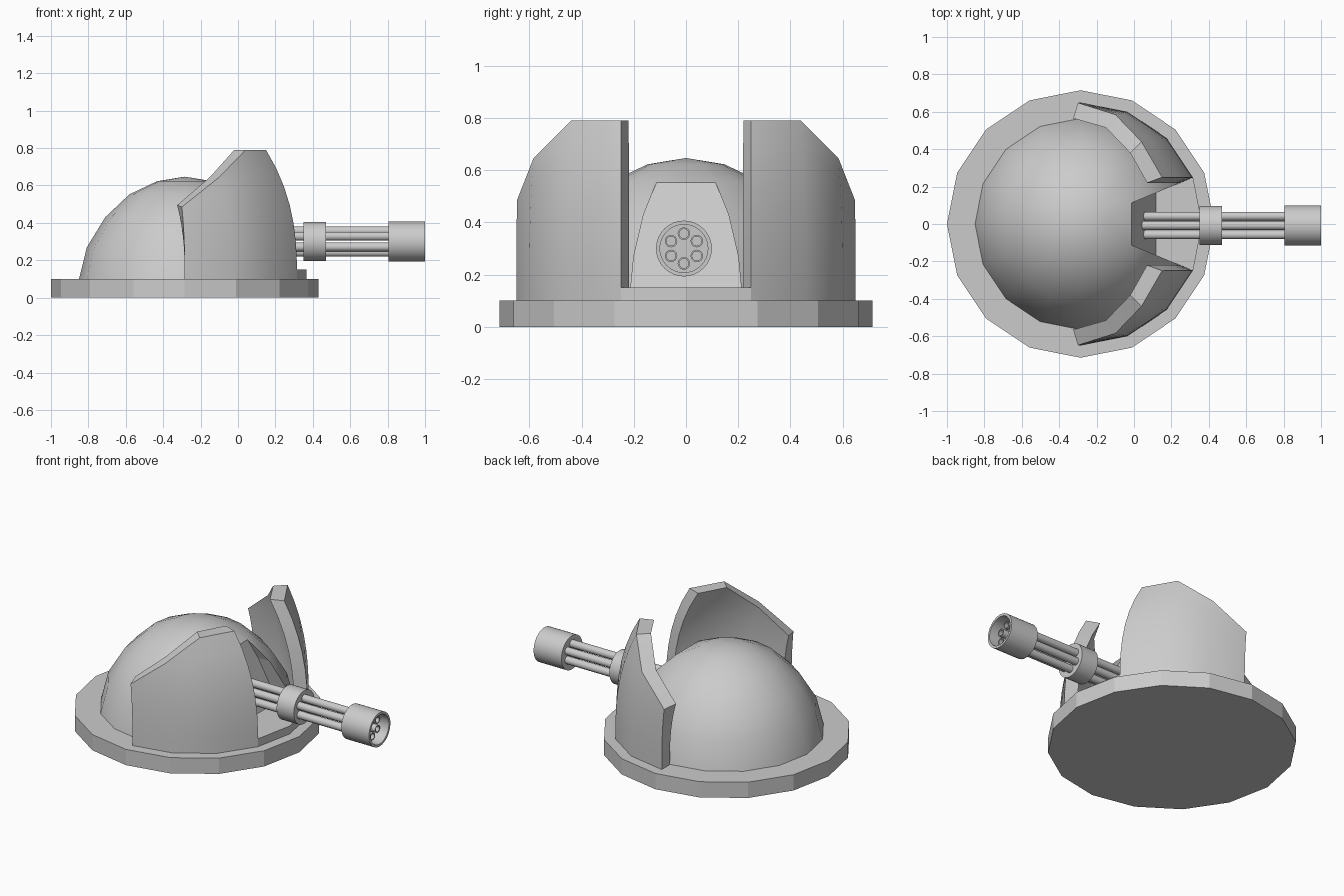
import bpy, bmesh
from math import sin, cos, pi, radians
from mathutils import Matrix

if "Cube" in bpy.data.objects:
    bpy.data.objects.remove(bpy.data.objects["Cube"])

CX = -0.285          # axis of the turret body
STEP = pi / 8        # 16-sided body


def finish(name, bm, smooth=None):
    bmesh.ops.remove_doubles(bm, verts=bm.verts, dist=1e-4)
    bmesh.ops.recalc_face_normals(bm, faces=bm.faces)
    me = bpy.data.meshes.new(name)
    bm.to_mesh(me)
    bm.free()
    ob = bpy.data.objects.new(name, me)
    bpy.context.collection.objects.link(ob)
    if smooth:
        bpy.ops.object.select_all(action='DESELECT')
        ob.select_set(True)
        bpy.context.view_layer.objects.active = ob
        bpy.ops.object.shade_smooth_by_angle(angle=radians(smooth))
    return ob


def polar(r, a, z):
    return (CX + r * cos(a), r * sin(a), z)


def lathe_x(name, profile, y, z, sides):
    """Closed revolve of (x, radius) points around an axis parallel to x."""
    bm = bmesh.new()
    rings = [[bm.verts.new((x, y + r * cos(2 * pi * k / sides), z + r * sin(2 * pi * k / sides)))
              for k in range(sides)] for x, r in profile]
    for a, b in zip(rings, rings[1:]):
        for k in range(sides):
            j = (k + 1) % sides
            bm.faces.new((a[k], a[j], b[j], b[k]))
    bm.faces.new(rings[0])
    bm.faces.new(rings[-1])
    return finish(name, bm, 35)


# base plate
bm = bmesh.new()
bmesh.ops.create_cone(bm, cap_ends=True, segments=16, radius1=0.715, radius2=0.715, depth=0.1,
                      matrix=Matrix.Translation((CX, 0, 0.05)))
finish("base_plate", bm)

# dome with the gun opening left out of its two front segments
DOME = [(0.565, 0.1), (0.523, 0.27), (0.425, 0.43), (0.295, 0.553), (0.147, 0.623)]
bm = bmesh.new()
rings = []
for i, (r, z) in enumerate(DOME):
    rings.append([bm.verts.new(polar(r * (cos(STEP) if k == 0 and i == 3 else 1), k * STEP, z))
                  for k in range(16)])
for i, (a, b) in enumerate(zip(rings, rings[1:])):
    for k in range(16):
        if i < 3 and k in (0, 15):
            continue
        j = (k + 1) % 16
        bm.faces.new((a[k], a[j], b[j], b[k]))
tip = bm.verts.new((CX, 0, 0.647))
for k in range(16):
    bm.faces.new((rings[-1][k], rings[-1][(k + 1) % 16], tip))
for v in [v for v in bm.verts if not v.link_faces]:
    bm.verts.remove(v)
finish("dome", bm, 35)

# recessed panel and cheeks inside the opening
bm = bmesh.new()
x_top = CX + 0.295 * cos(STEP)
edge, back = {}, {}
for s in (1, -1):
    pts = [polar(r, s * STEP, z) for r, z in DOME[:4]]
    edge[s] = [bm.verts.new(p) for p in pts]
    back[s] = [bm.verts.new((x_top + (0.553 - p[2]) * 0.32, p[1], p[2])) for p in pts]
for i in range(3):
    for s in (1, -1):
        bm.faces.new((edge[s][i], edge[s][i + 1], back[s][i + 1], back[s][i]))
    bm.faces.new((back[1][i], back[1][i + 1], back[-1][i + 1], back[-1][i]))
finish("gun_recess", bm)

# sill in front of the opening
bm = bmesh.new()
outline = [polar(0.65, -STEP, 0.1), polar(0.65, 0, 0.1), polar(0.65, STEP, 0.1),
           (0.235, 0.215, 0.1), (0.1, 0.2, 0.1), (0.1, -0.2, 0.1), (0.235, -0.215, 0.1)]
face = bm.faces.new([bm.verts.new(p) for p in outline])
ext = bmesh.ops.extrude_face_region(bm, geom=[face])
bmesh.ops.translate(bm, vec=(0, 0, 0.05),
                    verts=[g for g in ext["geom"] if isinstance(g, bmesh.types.BMVert)])
finish("sill", bm)

# armour shields: four columns leaning back towards their top points
OUT_TOP = [(0.15, 0.25, 0.79), (0.04, 0.44, 0.79), (-0.10, 0.585, 0.645), (-0.30, 0.648, 0.485)]
IN_TOP = [(0.07, 0.22, 0.79), (-0.02, 0.38, 0.79), (-0.15, 0.515, 0.645), (-0.325, 0.565, 0.495)]
ROWS = 7


def shield(name, side):
    bm = bmesh.new()

    def skin(radius, tops):
        cols = []
        for c, (tx, ty, tz) in enumerate(tops):
            bx, by, bz = polar(radius, (c + 1) * STEP, 0.1)
            col = []
            for i in range(ROWS + 1):
                t = i / ROWS
                w = t ** 2.6
                col.append(bm.verts.new((bx + (tx - bx) * w, side * (by + (ty - by) * w),
                                         bz + (tz - bz) * t)))
            cols.append(col)
        for a, b in zip(cols, cols[1:]):
            for i in range(ROWS):
                bm.faces.new((a[i], b[i], b[i + 1], a[i + 1]))
        return cols

    o, n = skin(0.65, OUT_TOP), skin(0.57, IN_TOP)
    for c in (0, 3):
        for i in range(ROWS):
            bm.faces.new((o[c][i], o[c][i + 1], n[c][i + 1], n[c][i]))
    for i in (0, ROWS):
        for c in range(3):
            bm.faces.new((o[c][i], o[c + 1][i], n[c + 1][i], n[c][i]))
    finish(name, bm, 30)


shield("shield_left", 1)
shield("shield_right", -1)

# rotary gun: six hollow barrels, clamp ring and muzzle shroud
GY, GZ = -0.008, 0.30
for k in range(6):
    a = pi / 2 + k * pi / 3
    lathe_x(f"barrel_{k + 1}", [(0.03, 0.024), (0.95, 0.024), (0.95, 0.018), (0.90, 0.018)],
            GY + 0.057 * cos(a), GZ + 0.057 * sin(a), 16)
lathe_x("clamp_ring", [(0.35, 0.105), (0.47, 0.105)], GY, GZ, 32)
lathe_x("muzzle_shroud", [(0.805, 0.107), (1.0, 0.107), (1.0, 0.092), (0.90, 0.092)], GY, GZ, 32)
